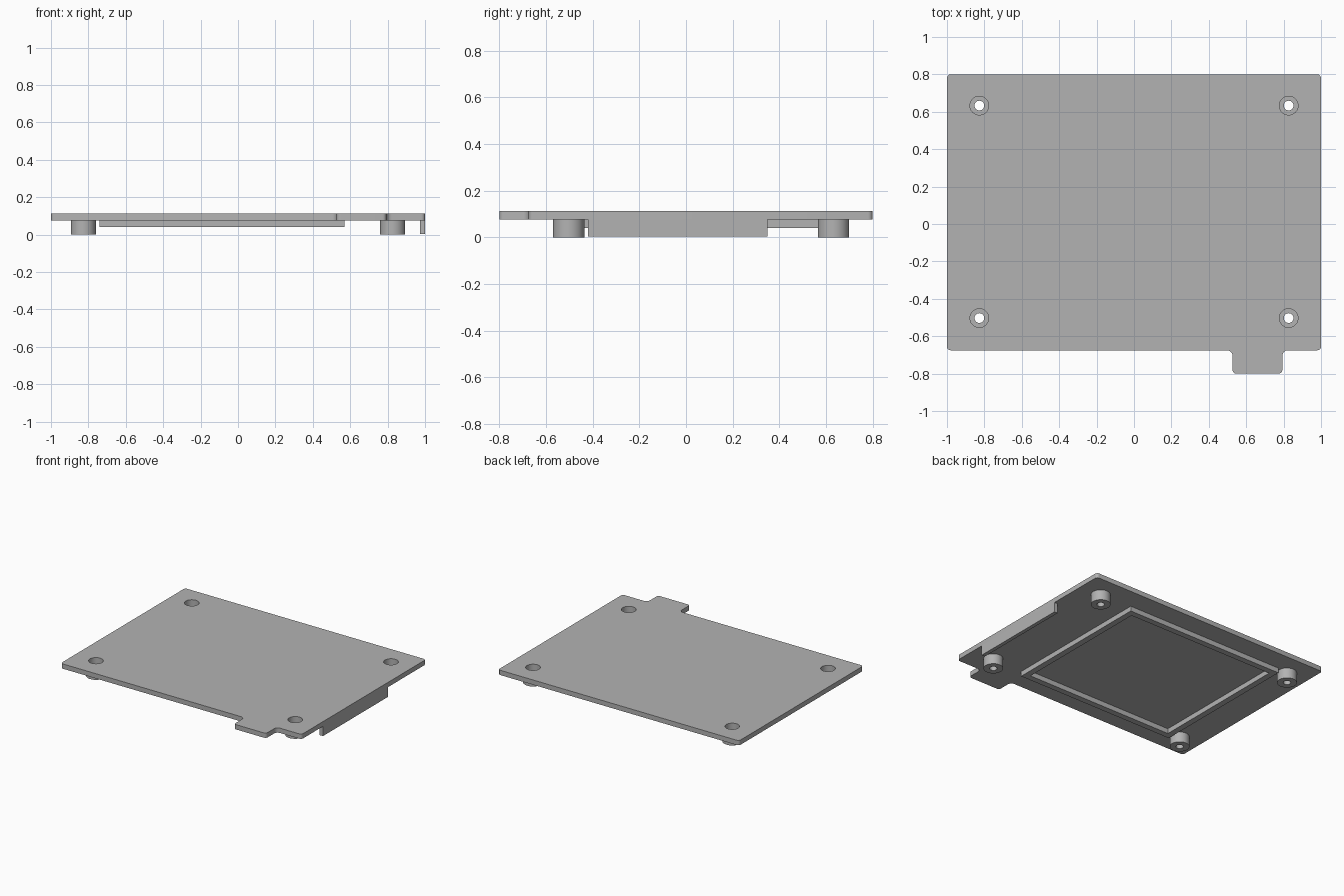
import bpy, bmesh, math
from mathutils import Vector

if "Cube" in bpy.data.objects:
    bpy.data.objects.remove(bpy.data.objects["Cube"], do_unlink=True)

PLATE_BOTTOM, PLATE_TOP = 0.077, 0.113
BOSS_X, BOSS_YS = 0.827, (-0.503, 0.633)
BORE, HOLE, BOSS_R = 0.05, 0.026, 0.067
SEGMENTS = 40

grey = bpy.data.materials.new("plain grey")
grey.use_nodes = True
colour = (0.45, 0.45, 0.45, 1)
grey.diffuse_color = colour
grey.node_tree.nodes["Principled BSDF"].inputs["Base Color"].default_value = colour


def finish(name, bm):
    """Clean the mesh, link it and shade it with sharp edges kept."""
    bmesh.ops.remove_doubles(bm, verts=bm.verts, dist=1e-5)
    bmesh.ops.recalc_face_normals(bm, faces=bm.faces)
    mesh = bpy.data.meshes.new(name)
    bm.to_mesh(mesh)
    bm.free()
    mesh.materials.append(grey)
    obj = bpy.data.objects.new(name, mesh)
    bpy.context.collection.objects.link(obj)
    bpy.ops.object.select_all(action="DESELECT")
    obj.select_set(True)
    bpy.context.view_layer.objects.active = obj
    bpy.ops.object.shade_smooth_by_angle(angle=math.radians(35))
    return obj


def fillet(corners, steps=6):
    """Round each right-angled (x, y, radius) corner with an arc."""
    path = []
    for i, (x, y, r) in enumerate(corners):
        p = Vector((x, y))
        before = (Vector(corners[i - 1][:2]) - p).normalized()
        after = (Vector(corners[(i + 1) % len(corners)][:2]) - p).normalized()
        centre = p + r * (before + after)
        for k in range(steps + 1):
            a = math.pi / 2 * k / steps
            path.append(centre - r * (math.cos(a) * after + math.sin(a) * before))
    return path


def rectangle(x0, x1, y0, y1):
    return [(x0, y0), (x1, y0), (x1, y1), (x0, y1)]


def circle(x, y, r):
    turns = [math.tau * k / SEGMENTS for k in range(SEGMENTS)]
    return [(x + r * math.cos(a), y + r * math.sin(a)) for a in turns]


def slab(name, loops, z0, z1):
    """Extrude an outline; any further loops become holes."""
    curve = bpy.data.curves.new(name + " outline", "CURVE")
    curve.dimensions, curve.fill_mode = "2D", "BOTH"
    curve.extrude = (z1 - z0) / 2
    for loop in loops:
        spline = curve.splines.new("POLY")
        spline.points.add(len(loop) - 1)
        for point, (x, y) in zip(spline.points, loop):
            point.co = (x, y, 0, 1)
        spline.use_cyclic_u = True
    temp = bpy.data.objects.new(name + " outline", curve)
    bpy.context.collection.objects.link(temp)
    bpy.context.view_layer.update()
    mesh = bpy.data.meshes.new_from_object(
        temp.evaluated_get(bpy.context.evaluated_depsgraph_get()))
    bm = bmesh.new()
    bm.from_mesh(mesh)
    bmesh.ops.translate(bm, verts=bm.verts, vec=(0, 0, (z0 + z1) / 2))
    bpy.data.objects.remove(temp, do_unlink=True)
    bpy.data.curves.remove(curve)
    bpy.data.meshes.remove(mesh)
    return finish(name, bm)


def lathe(name, profile, x, y):
    """Spin a closed (radius, height) profile about a vertical axis."""
    bm = bmesh.new()
    verts = [bm.verts.new((x + r, y, z)) for r, z in profile]
    edges = [bm.edges.new((v, verts[i - 1])) for i, v in enumerate(verts)]
    bmesh.ops.spin(bm, geom=verts + edges, cent=(x, y, 0), axis=(0, 0, 1),
                   angle=math.tau, steps=SEGMENTS)
    return finish(name, bm)


# Cover plate with front tab and four screw bores
outline = fillet([
    (-1, 0.8, 0.02), (-1, -0.675, 0.02),
    (0.527, -0.675, 0.03), (0.527, -0.8, 0.02),
    (0.793, -0.8, 0.02), (0.793, -0.675, 0.03),
    (1, -0.675, 0.02), (1, 0.8, 0.02)])
centres = [(side * BOSS_X, y) for side in (-1, 1) for y in BOSS_YS]
slab("cover_plate", [outline] + [circle(x, y, BORE) for x, y in centres],
     PLATE_BOTTOM, PLATE_TOP)

# Counterbored screw bosses
boss = [(HOLE, 0), (BOSS_R, 0), (BOSS_R, PLATE_BOTTOM),
        (BORE, PLATE_BOTTOM), (BORE, 0.03), (HOLE, 0.03)]
for x, y in centres:
    name = ("front" if y < 0 else "back") + ("_left" if x > 0 else "_right")
    lathe(name + "_screw_boss", boss, x, y)

# Rectangular rib under the plate
t = 0.045
slab("underside_frame", [rectangle(-0.74, 0.57, -0.515, 0.645),
                         rectangle(-0.74 + t, 0.57 - t, -0.515 + t, 0.645 - t)],
     0.04, PLATE_BOTTOM)

# Side skirt flush with the plate edge
slab("side_skirt", [rectangle(0.972, 1, -0.42, 0.35)], 0.004, PLATE_BOTTOM)
